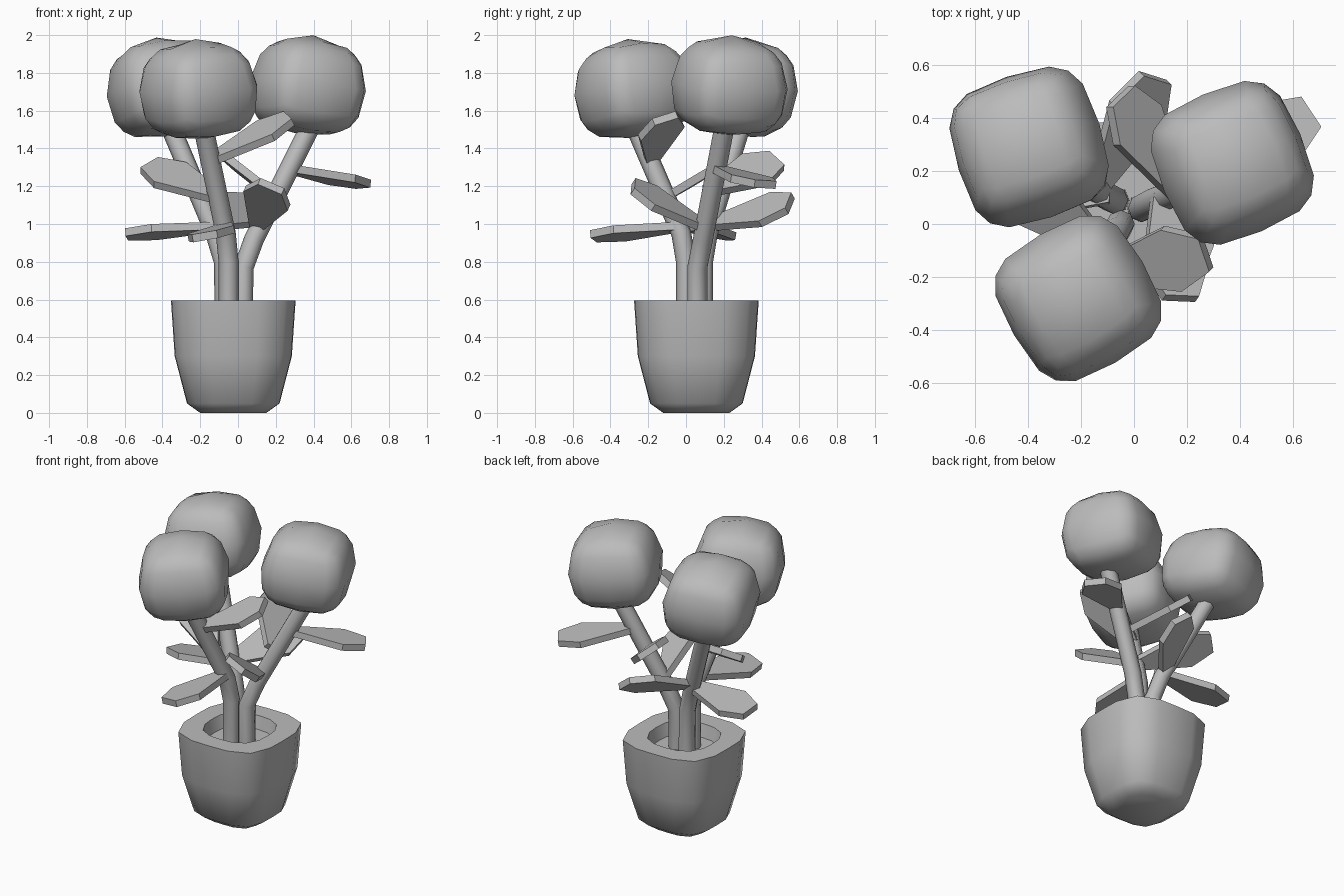
import bpy, bmesh, math
from mathutils import Vector, Matrix

default = bpy.data.objects.get("Cube")
if default:
    bpy.data.objects.remove(default, do_unlink=True)

GREY = (0.5, 0.5, 0.5, 1)
mat = bpy.data.materials.new("plain grey")
mat.use_nodes = True
mat.diffuse_color = GREY
mat.node_tree.nodes["Principled BSDF"].inputs["Base Color"].default_value = GREY


def smooth(obj, angle):
    bpy.ops.object.select_all(action='DESELECT')
    obj.select_set(True)
    bpy.context.view_layer.objects.active = obj
    bpy.ops.object.shade_smooth_by_angle(angle=math.radians(angle))


def finish(name, bm, angle):
    bmesh.ops.recalc_face_normals(bm, faces=bm.faces)
    mesh = bpy.data.meshes.new(name)
    bm.to_mesh(mesh)
    bm.free()
    obj = bpy.data.objects.new(name, mesh)
    bpy.context.collection.objects.link(obj)
    mesh.materials.append(mat)
    smooth(obj, angle)


def norm(a, b, power):
    return (abs(a) ** power + abs(b) ** power) ** (1 / power)


def pot():
    # Rounded-square rings: half width, squareness, height; up the outside, then inside
    rings = [(.175, 3.6, 0), (.245, 3.6, .05), (.31, 3.6, .3), (.33, 3.6, .595),
             (.21, 2.7, .595), (.19, 2.7, .51)]
    sides = 16
    bm = bmesh.new()
    loops = []
    for half, power, z in rings:
        loop = []
        for i in range(sides):
            a = i * math.tau / sides
            c, s = math.cos(a), math.sin(a)
            r = half / norm(c, s, power)
            loop.append(bm.verts.new((-.025 + r * c, .055 + r * s, z)))
        loops.append(loop)
    for a, b in zip(loops, loops[1:]):
        for i in range(sides):
            j = (i + 1) % sides
            bm.faces.new((a[i], a[j], b[j], b[i]))
    bm.faces.new(loops[0])
    bm.faces.new(loops[-1])
    finish("pot", bm, 50)


def stem(name, points):
    curve = bpy.data.curves.new(name, 'CURVE')
    curve.dimensions = '3D'
    curve.bevel_depth = .053
    curve.bevel_resolution = 2
    curve.use_fill_caps = True
    spline = curve.splines.new('POLY')
    spline.points.add(len(points) - 1)
    for p, co in zip(spline.points, points):
        p.co = (*co, 1)
    obj = bpy.data.objects.new(name, curve)
    bpy.context.collection.objects.link(obj)
    curve.materials.append(mat)
    bpy.ops.object.select_all(action='DESELECT')
    obj.select_set(True)
    bpy.context.view_layer.objects.active = obj
    bpy.ops.object.convert(target='MESH')
    smooth(bpy.context.object, 50)


def flower_head(name, centre, turn, lean, angle):
    # Rounded cube: domed above, flatter below, turned about z and leaning outwards
    bm = bmesh.new()
    bmesh.ops.create_cube(bm, size=2)
    bmesh.ops.subdivide_edges(bm, edges=bm.edges[:], cuts=3, use_grid_fill=True)
    axis = Vector((-lean[1], lean[0], 0))
    pose = Matrix.Rotation(math.radians(angle), 3, axis) @ Matrix.Rotation(math.radians(turn), 3, 'Z')
    for v in bm.verts:
        p = Vector([math.copysign(abs(c) ** .7, c) for c in v.co])
        p /= norm(norm(p.x, p.y, 3.4), p.z, 2.1 if p.z > 0 else 2.7)
        v.co = pose @ Vector((p.x * .28, p.y * .28, p.z * .266)) + Vector(centre)
    finish(name, bm, 60)


def leaf(name, base, tip, roll):
    # Flat blade: narrow at the stem, widest near a blunt tip
    base, tip = Vector(base), Vector(tip)
    along = (tip - base).normalized()
    length = (tip - base).length
    side = Vector((0, 0, 1)).cross(along).normalized()
    side = Matrix.Rotation(math.radians(roll), 3, along) @ side
    up = along.cross(side)
    half = [(-.02, .03), (length * .7, .128), (length, .068)]
    outline = half + [(u, -w) for u, w in reversed(half)]
    bm = bmesh.new()
    top, bottom = [[bm.verts.new(base + along * u + side * w + up * h) for u, w in outline]
                   for h in (.021, -.021)]
    bm.faces.new(top)
    bm.faces.new(bottom)
    for i in range(len(outline)):
        j = (i + 1) % len(outline)
        bm.faces.new((top[i], top[j], bottom[j], bottom[i]))
    finish(name, bm, 30)


pot()

stem("front_stem", [(-.05, 0, .48), (-.05, 0, .8), (-.065, -.025, .95), (-.185, -.27, 1.52)])
stem("left_stem", [(.025, .06, .48), (.03, .06, .77), (.085, .09, .92), (.4, .21, 1.55)])
stem("back_stem", [(-.07, .09, .48), (-.075, .09, .8), (-.12, .115, .95), (-.36, .29, 1.52)])

flower_head("front_flower", (-.21, -.28, 1.715), 30, (-.5, -.86), 7)
flower_head("left_flower", (.37, .23, 1.735), 23, (.9, .4), 7)
flower_head("back_flower", (-.395, .29, 1.725), 18, (-.8, .6), 10)

# Leaves on the front stem
leaf("front_low_leaf", (-.065, -.03, .985), (-.175, -.49, .935), 10)
leaf("front_middle_leaf", (-.1, -.11, 1.14), (-.47, .18, 1.31), -25)
leaf("front_top_leaf", (-.14, -.18, 1.34), (.27, -.11, 1.56), 19)
# Leaves on the left stem
leaf("left_low_leaf", (.1, .09, .99), (.175, -.28, 1.2), -27)
leaf("left_middle_leaf", (.16, .12, 1.18), (-.05, .48, 1.335), 35)
leaf("left_top_leaf", (.28, .17, 1.29), (.665, .42, 1.21), -3)
# Leaves on the back stem
leaf("back_low_leaf", (-.11, .11, .985), (-.59, .15, .945), 10)
leaf("back_middle_leaf", (-.14, .13, 1.0), (.08, .55, 1.11), 38)
